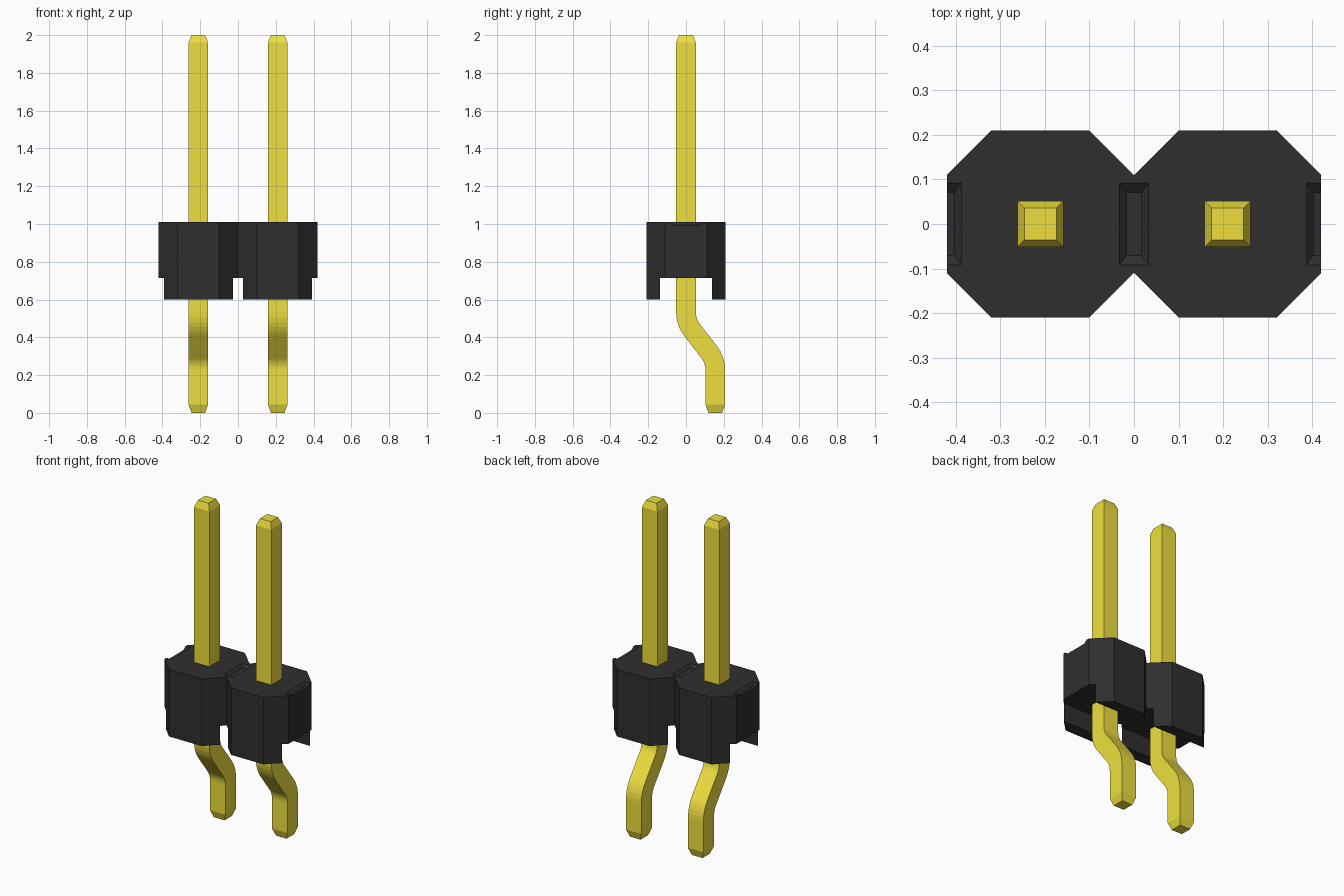
import bpy, bmesh, math

if "Cube" in bpy.data.objects:
    bpy.data.objects.remove(bpy.data.objects["Cube"])

PITCH = 0.42
H = 0.21            # half width of one housing cell
TOP, BOTTOM = 1.01, 0.60


def material(name, color):
    m = bpy.data.materials.new(name)
    m.diffuse_color = color
    m.use_nodes = True
    m.node_tree.nodes["Principled BSDF"].inputs["Base Color"].default_value = m.diffuse_color
    return m


def loft(name, rings, mat=None):
    """Closed solid through a list of equal-length point rings."""
    bm = bmesh.new()
    loops = [[bm.verts.new(p) for p in ring] for ring in rings]
    n = len(loops[0])
    for a, b in zip(loops, loops[1:]):
        for i in range(n):
            j = (i + 1) % n
            bm.faces.new((a[i], a[j], b[j], b[i]))
    bm.faces.new(loops[0])
    bm.faces.new(loops[-1])
    bmesh.ops.recalc_face_normals(bm, faces=bm.faces)
    mesh = bpy.data.meshes.new(name)
    bm.to_mesh(mesh)
    bm.free()
    ob = bpy.data.objects.new(name, mesh)
    bpy.context.collection.objects.link(ob)
    if mat:
        mesh.materials.append(mat)
    return ob


def rect(cx, hx, hy, z):
    return [(cx + sx * hx, sy * hy, z) for sx, sy in ((-1, -1), (1, -1), (1, 1), (-1, 1))]


def cut(target, cutter):
    mod = target.modifiers.new("cut", 'BOOLEAN')
    mod.operation = 'DIFFERENCE'
    mod.solver = 'EXACT'
    mod.object = cutter
    bpy.context.view_layer.objects.active = target
    bpy.ops.object.modifier_apply(modifier=mod.name)
    bpy.data.objects.remove(cutter)


black = material("black_plastic", (0.028, 0.028, 0.028, 1))
gold = material("gold_metal", (0.86, 0.74, 0.05, 1))

# Housing: two octagons joined at a narrow waist
front = [(-0.42, -0.11), (-0.32, -H), (-0.10, -H), (0, -0.11), (0.10, -H), (0.32, -H), (0.42, -0.11)]
outline = front + [(-x, -y) for x, y in front]
housing = loft("housing", [[(x, y, z) for x, y in outline] for z in (BOTTOM, TOP)], black)

# Channel along the underside
cut(housing, loft("channel_cutter", [rect(0, 0.6, 0.137, 0.5), rect(0, 0.6, 0.137, 0.715)]))

# Sloped pockets in the top, at the waist and both ends
for i in (-1, 0, 1):
    cut(housing, loft("pocket_cutter", [rect(i * PITCH, 0.017, 0.071, TOP - 0.016),
                                        rect(i * PITCH, 0.049, 0.113, TOP + 0.016)]))

# Pin path in the y-z plane: (y, z, tilt, half width)
W, TIP = 0.052, 0.036
R, BEND, STEPS = 0.15, math.radians(37.5), 5
SHIFT, Z_BEND = 0.155, 0.532
drop = 2 * R * math.sin(BEND) + (SHIFT - 2 * R * (1 - math.cos(BEND))) / math.tan(BEND)
upper = []
lower = []
for k in range(STEPS + 1):
    a = BEND * k / STEPS
    dy, dz = R * (1 - math.cos(a)), R * math.sin(a)
    upper.append((dy, Z_BEND - dz, a, W))
    lower.insert(0, (SHIFT - dy, Z_BEND - drop + dz, a, W))
path = ([(0, 2.0, 0, TIP), (0, 1.96, 0, W)] + upper + lower
        + [(SHIFT, 0.045, 0, W), (SHIFT, 0, 0, TIP)])

# Bent square pins with tapered ends
for side, x in (("left", -PITCH / 2), ("right", PITCH / 2)):
    rings = []
    for y, z, a, h in path:
        rings.append([(x + sx * h, y + sy * h * math.cos(a), z + sy * h * math.sin(a))
                      for sx, sy in ((-1, -1), (1, -1), (1, 1), (-1, 1))])
    loft("pin_" + side, rings, gold)
